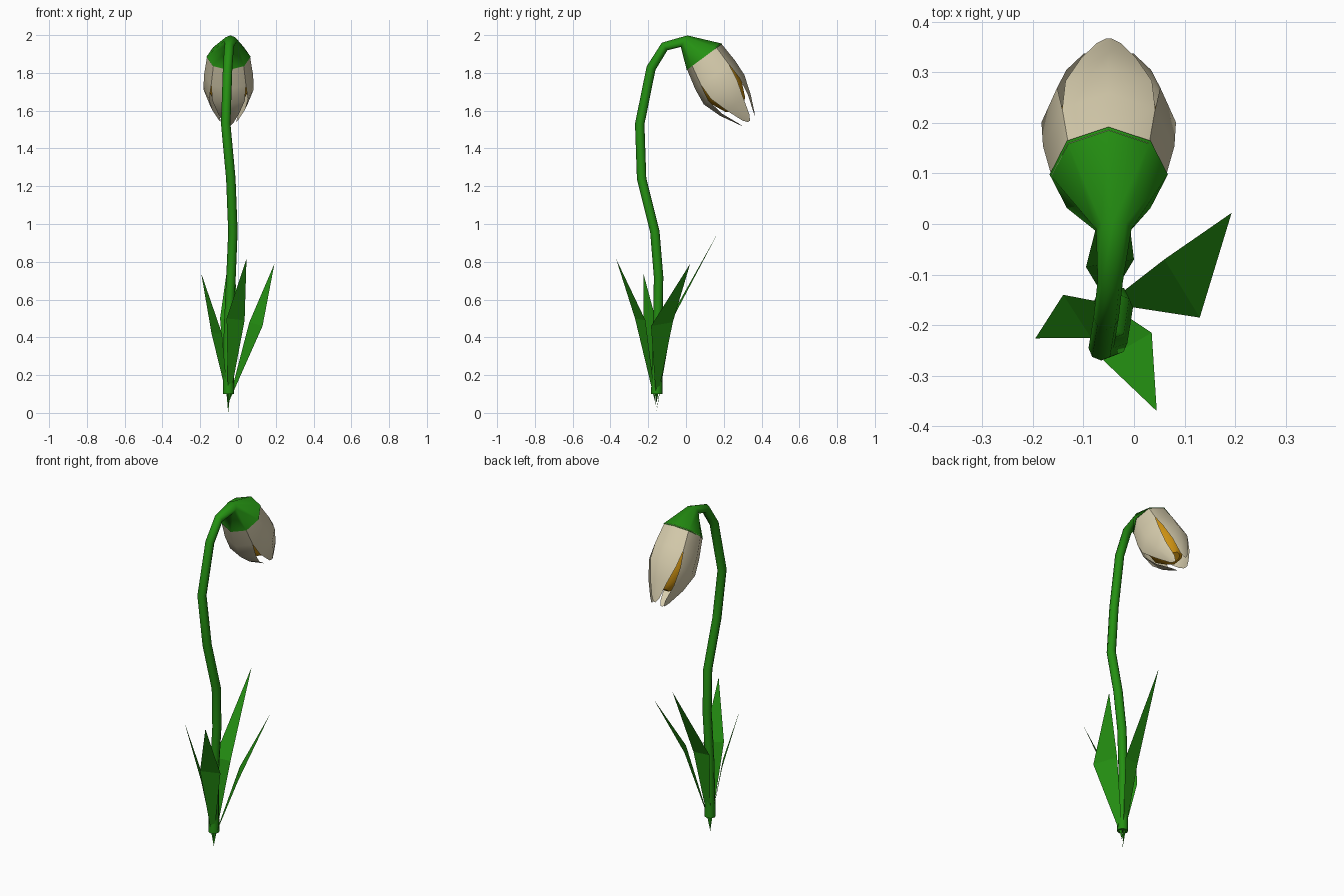
import bpy
from math import sin, cos, pi, radians
from mathutils import Vector

cube = bpy.data.objects.get("Cube")
if cube:
    bpy.data.objects.remove(cube, do_unlink=True)


def material(name, colour):
    m = bpy.data.materials.new(name)
    m.use_nodes = True
    m.diffuse_color = (*colour, 1)
    bsdf = next(n for n in m.node_tree.nodes if n.type == 'BSDF_PRINCIPLED')
    bsdf.inputs["Base Color"].default_value = (*colour, 1)
    bsdf.inputs["Roughness"].default_value = 0.8
    return m


GREEN = material("leaf green", (0.018, 0.28, 0.006))
CREAM = material("petal cream", (0.68, 0.61, 0.42))
GOLD = material("pollen gold", (0.6, 0.28, 0.006))


def make(name, verts, faces, mat, smooth=True):
    mesh = bpy.data.meshes.new(name)
    mesh.from_pydata([tuple(v) for v in verts], [], faces)
    mesh.materials.append(mat)
    for p in mesh.polygons:
        p.use_smooth = smooth
    ob = bpy.data.objects.new(name, mesh)
    bpy.context.collection.objects.link(ob)
    return ob


def polar(centre, normal, r, angle):
    """Point at an angle on a circle around the given axis."""
    n = Vector(normal).normalized()
    u = Vector((1, 0, 0))
    u = (u - n * u.dot(n)).normalized()
    return Vector(centre) + (u * cos(angle) + n.cross(u) * sin(angle)) * r


def loft(name, rings, mat, sides=8):
    """Tube through rings of (centre, normal, radius), closed at both ends."""
    verts = [polar(c, n, r, 2 * pi * k / sides)
             for c, n, r in rings for k in range(sides)]
    faces = []
    for i in range(len(rings) - 1):
        for k in range(sides):
            a, b = i * sides + k, i * sides + (k + 1) % sides
            faces.append((a, b, b + sides, a + sides))
    last = (len(rings) - 1) * sides
    faces.append(tuple(reversed(range(sides))))
    faces.append(tuple(range(last, last + sides)))
    ob = make(name, verts, faces, mat)
    for p in ob.data.polygons[-2:]:
        p.use_smooth = False
    return ob


# Flower head frame: rim centre and the drooping axis
RIM = Vector((-0.05, 0.098, 1.885))
AXIS = Vector((0, 0.596, -0.803))
DOWN = Vector((0, -0.803, -0.596))

# Stem, flaring into the green cap over the petals
path = [Vector(p) for p in (
    (-0.05, -0.155, 0.10), (-0.05, -0.15, 0.45), (-0.037, -0.145, 0.72),
    (-0.027, -0.165, 0.96), (-0.038, -0.235, 1.24), (-0.065, -0.245, 1.53),
    (-0.055, -0.185, 1.825), (-0.047, -0.113, 1.94), (-0.04, -0.01, 1.968))]
rings = []
for i, p in enumerate(path):
    before = (p - path[i - 1]).normalized() if i else Vector((0, 0, 1))
    after = (path[i + 1] - p).normalized() if i < len(path) - 1 else AXIS
    rings.append((p, before + after, 0.03 if i == 0 else 0.025))
rings[-1] = (path[-1], (0, 0.86, -0.5), 0.035)
rings.append((RIM, AXIS, 0.117))
loft("stem_and_cap", rings, GREEN)

# Golden centre
core = [(0.0, 0.095, 0.0), (0.12, 0.113, 0.012), (0.21, 0.106, 0.02),
        (0.3, 0.065, 0.02), (0.33, 0.03, 0.018)]
loft("flower_centre",
     [(RIM + AXIS * s + DOWN * d, AXIS, r) for s, r, d in core], GOLD)

# Four petals: distance along axis, radius, half angle, downward shift
profile = [(-0.006, 0.113, 45, 0.0), (0.11, 0.13, 45, 0.012),
           (0.2, 0.133, 40, 0.02), (0.3, 0.1, 33, 0.02),
           (0.39, 0.055, 26, 0.016), (0.415, 0.042, 8, 0.015)]
for name, turn in (("left", 0), ("lower", 90), ("right", 180), ("upper", 270)):
    verts = [polar(RIM + AXIS * s + DOWN * d, AXIS, r, radians(turn + half * t))
             for s, r, half, d in profile for t in (-1, 0, 1)]
    faces = [(3 * i + j, 3 * i + j + 1, 3 * i + j + 4, 3 * i + j + 3)
             for i in range(len(profile) - 1) for j in (0, 1)]
    make(name + "_petal", verts, faces, CREAM)

# Leaves: root height, two shoulder corners and the tip
leaves = {
    "left_leaf": (0.05, (0.13, -0.185, 0.46), (0.06, -0.07, 0.48), (0.193, 0.022, 0.79)),
    "front_leaf": (0.03, (-0.06, -0.27, 0.5), (0.035, -0.215, 0.49), (0.045, -0.37, 0.815)),
    "right_leaf": (0.06, (-0.14, -0.14, 0.42), (-0.085, -0.225, 0.42), (-0.195, -0.226, 0.74)),
    "back_leaf": (0.0, (0.0, -0.07, 0.5), (-0.095, -0.085, 0.5), (-0.03, 0.17, 0.955)),
}
for name, (root, a, b, tip) in leaves.items():
    make(name, [(-0.052, -0.157, root), a, b, tip],
         [(0, 1, 2), (1, 3, 2)], GREEN, smooth=False)
